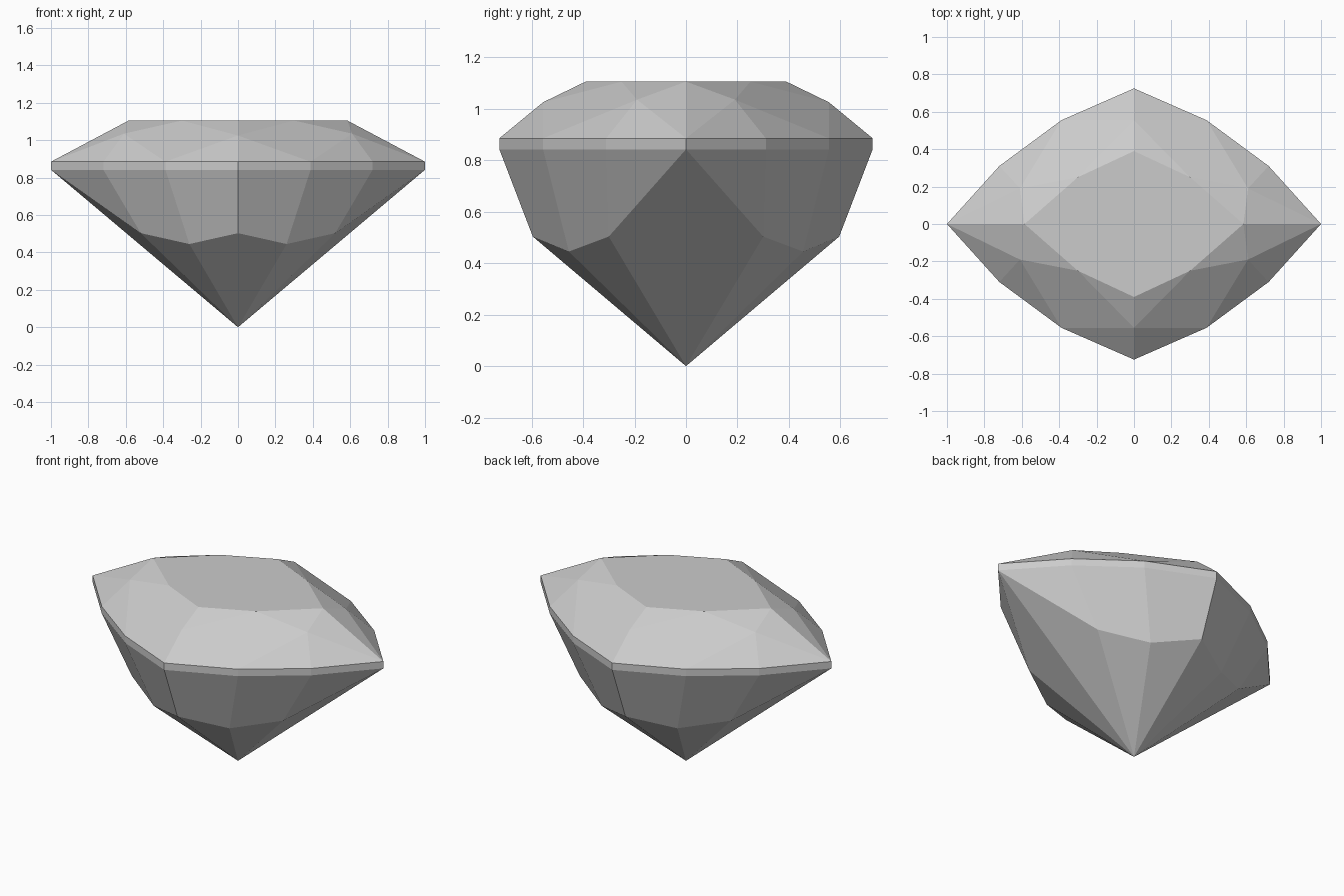
import bpy
import bmesh

default_cube = bpy.data.objects.get("Cube")
if default_cube:
    bpy.data.objects.remove(default_cube, do_unlink=True)

# One grey stone material
stone = bpy.data.materials.new("grey_stone")
stone.use_nodes = True
grey = (0.6, 0.6, 0.6, 1)
stone.diffuse_color = grey
stone.node_tree.nodes["Principled BSDF"].inputs["Base Color"].default_value = grey

# Heights of the facet rings
TABLE, GIRDLE_TOP, GIRDLE_LOW = 1.105, 0.885, 0.842

# One quarter of each ring, from the pointed end (+x) round to the side (+y)
table = [(0.585, 0, TABLE), (0.3, 0.25, TABLE), (0, 0.39, TABLE)]
star = [(0.61, 0.19, 1.035), (0, 0.555, 1.025)]
outline = [(1, 0), (0.72, 0.31), (0.388, 0.555), (0, 0.725)]
upper = [(x, y, GIRDLE_TOP) for x, y in outline]
lower = [(x, y, GIRDLE_LOW) for x, y in outline]
belly = [(0.52, 0.3, 0.503), (0.26, 0.455, 0.445), (0, 0.595, 0.503)]
culet = (0, 0, 0)

facets = [
    # table
    [(0, 0, TABLE), *table],
    # crown: star facets, kites and girdle facets
    [table[0], star[0], table[1]],
    [table[1], star[1], table[2]],
    [table[0], upper[0], star[0]],
    [table[1], star[0], upper[2], star[1]],
    [star[0], upper[0], upper[1]],
    [star[0], upper[1], upper[2]],
    [star[1], upper[2], upper[3]],
    # pavilion: girdle facets, then long facets to the point
    [lower[0], belly[0], lower[1]],
    [lower[1], belly[0], belly[1], lower[2]],
    [lower[2], belly[1], belly[2], lower[3]],
    [lower[0], culet, belly[0]],
    [belly[0], culet, belly[1]],
    [belly[1], culet, belly[2]],
]
# girdle band
for i in range(3):
    facets.append([upper[i], lower[i], lower[i + 1], upper[i + 1]])

# Mirror the quarter into all four, then weld into one closed stone
bm = bmesh.new()
for sx in (1, -1):
    for sy in (1, -1):
        for facet in facets:
            bm.faces.new([bm.verts.new((x * sx, y * sy, z)) for x, y, z in facet])
bmesh.ops.remove_doubles(bm, verts=bm.verts, dist=0.001)
bmesh.ops.recalc_face_normals(bm, faces=bm.faces)
mesh = bpy.data.meshes.new("cut_gemstone")
bm.to_mesh(mesh)
bm.free()
mesh.materials.append(stone)
gem = bpy.data.objects.new("cut_gemstone", mesh)
bpy.context.scene.collection.objects.link(gem)
